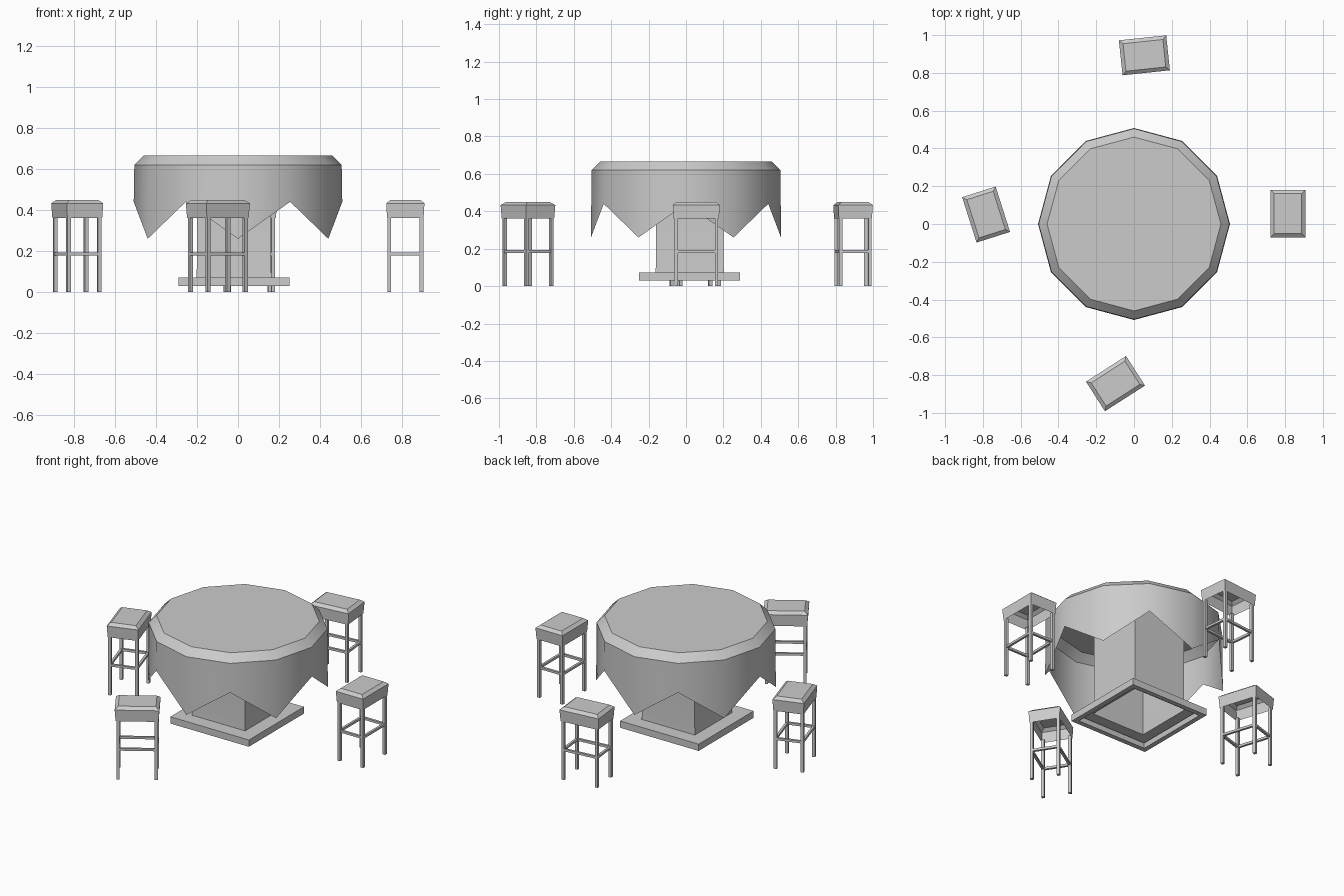
import bpy, bmesh
from math import cos, sin, pi, radians
from mathutils import Matrix

old = bpy.data.objects.get("Cube")
if old:
    bpy.data.objects.remove(old, do_unlink=True)

grey = bpy.data.materials.new("plain_grey")
grey.use_nodes = True
grey.diffuse_color = (0.6, 0.6, 0.6, 1)
grey.node_tree.nodes["Principled BSDF"].inputs["Base Color"].default_value = (0.6, 0.6, 0.6, 1)


def finish(bm, name, matrix=Matrix(), smooth=None):
    """Turn a bmesh into a named, coloured object."""
    mesh = bpy.data.meshes.new(name)
    bm.to_mesh(mesh)
    bm.free()
    mesh.materials.append(grey)
    obj = bpy.data.objects.new(name, mesh)
    bpy.context.collection.objects.link(obj)
    obj.matrix_world = matrix
    if smooth:
        bpy.ops.object.select_all(action="DESELECT")
        obj.select_set(True)
        bpy.context.view_layer.objects.active = obj
        bpy.ops.object.shade_smooth_by_angle(angle=radians(smooth))
    return obj


def loft(rings, cap=True):
    """Skin a list of point rings; the last ring may be capped."""
    bm = bmesh.new()
    loops = [[bm.verts.new(p) for p in ring] for ring in rings]
    n = len(loops[0])
    for a, b in zip(loops, loops[1:]):
        for i in range(n):
            j = (i + 1) % n
            bm.faces.new((a[i], a[j], b[j], b[i]))
    if cap:
        bm.faces.new(loops[-1])
    return bm


def rect(hx, hy, z):
    return [(-hx, -hy, z), (hx, -hy, z), (hx, hy, z), (-hx, hy, z)]


def add_box(bm, size, centre):
    m = Matrix.Translation(centre) @ Matrix.Diagonal((*size, 1))
    bmesh.ops.create_cube(bm, size=1, matrix=m)


def cloth_ring(radius, heights):
    return [(radius * cos(i * pi / 6), radius * sin(i * pi / 6), heights[i % 2])
            for i in range(12)]


# Tablecloth: twelve-sided top with a zigzag hem
finish(loft([cloth_ring(0.508, (0.44, 0.26)),
             cloth_ring(0.505, (0.62, 0.62)),
             cloth_ring(0.46, (0.665, 0.665))]), "tablecloth", smooth=40)

# Pedestal: hollow square plate carrying a broad square column
pedestal = [(0.235, 0.06), (0.24, 0.03), (0.27, 0.03), (0.27, 0.072),
            (0.183, 0.072), (0.18, 0.13), (0.18, 0.655)]
finish(loft([rect(h, h, z) for h, z in pedestal]), "pedestal",
       Matrix.Translation((-0.02, 0.02, 0)), smooth=30)

# Stools: position and turn of each
stools = {"left": (0.815, 0.055, 0), "right": (-0.783, 0.05, 17.6),
          "back": (0.055, 0.893, -84), "front": (-0.098, -0.845, -57.3)}
LEG_X, LEG_Y, LEG = 0.079, 0.108, 0.018
BAR, BAR_Z = 0.014, 0.185

for side, (x, y, turn) in stools.items():
    place = Matrix.Translation((x, y, 0)) @ Matrix.Rotation(radians(turn), 4, "Z")

    # Seat: open underneath, with a chamfered top
    finish(loft([rect(0.089, 0.121, 0.362), rect(0.093, 0.126, 0.433),
                 rect(0.073, 0.106, 0.449)]), side + "_stool_seat", place, smooth=30)

    # Legs and stretchers
    frame = bmesh.new()
    for s in (-1, 1):
        for t in (-1, 1):
            add_box(frame, (LEG, LEG, 0.37), (s * LEG_X, t * LEG_Y, 0.185))
        add_box(frame, (BAR, 2 * LEG_Y, BAR), (s * LEG_X, 0, BAR_Z))
        add_box(frame, (2 * LEG_X, BAR, BAR), (0, s * LEG_Y, BAR_Z))
    finish(frame, side + "_stool_frame", place)
